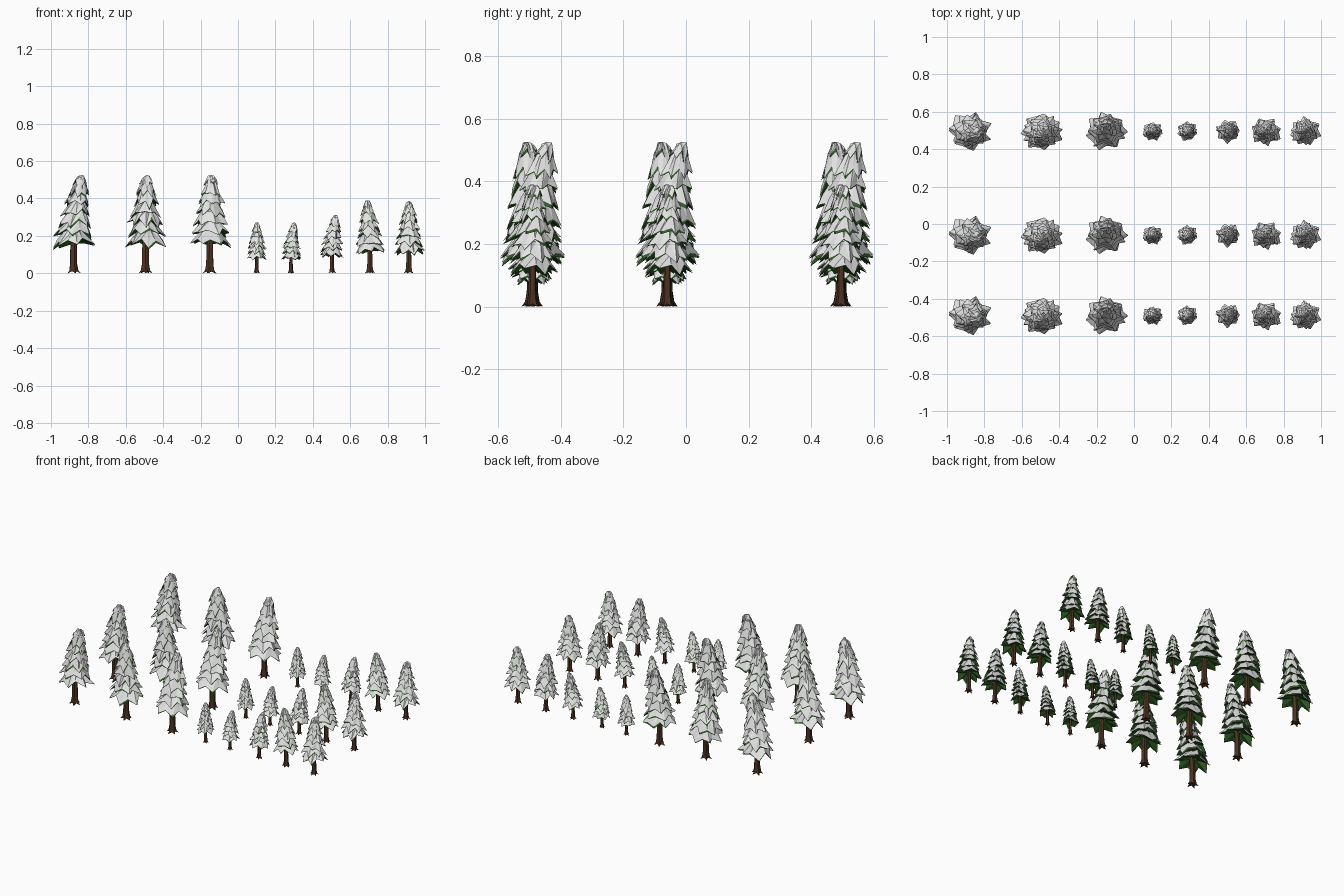
import bpy, bmesh, math, random

if "Cube" in bpy.data.objects:
    bpy.data.objects.remove(bpy.data.objects["Cube"])

random.seed(11)


def material(name, rgb):
    m = bpy.data.materials.new(name)
    m.diffuse_color = (*rgb, 1)
    m.use_nodes = True
    m.node_tree.nodes["Principled BSDF"].inputs["Base Color"].default_value = m.diffuse_color
    return m


SNOW = material("snow", (0.77, 0.77, 0.77))
GREEN = material("needle green", (0.033, 0.125, 0.02))
BARK = material("bark brown", (0.075, 0.033, 0.016))

ROWS = [-0.49, -0.06, 0.495]
# x, height, canopy half width, lean of the top in x and y
TREES = [
    (-0.88, 0.525, 0.118, 0.042, -0.015),
    (-0.495, 0.525, 0.116, 0.006, -0.02),
    (-0.15, 0.525, 0.116, 0.008, 0.045),
    (0.10, 0.272, 0.059, 0.002, 0.0),
    (0.283, 0.272, 0.059, 0.018, 0.0),
    (0.502, 0.312, 0.07, 0.02, 0.01),
    (0.705, 0.39, 0.086, -0.014, 0.0),
    (0.914, 0.386, 0.087, 0.0, 0.01),
]
TIERS, POINTS = 7, 7


def ring(bm, pts):
    return [bm.verts.new(p) for p in pts]


def bridge(bm, a, b):
    n = len(a)
    for i in range(n):
        j = (i + 1) % n
        bm.faces.new((a[i], a[j], b[j]))
        bm.faces.new((a[i], b[j], b[i]))


def fan(bm, a, tip):
    t = bm.verts.new(tip)
    for i in range(len(a)):
        bm.faces.new((a[i], a[(i + 1) % len(a)], t))


def finish(bm, name, mat):
    me = bpy.data.meshes.new(name)
    bm.to_mesh(me)
    bm.free()
    me.materials.append(mat)
    return me


def make_tree(idx, H, R, lx, ly):
    zb = 0.29 * H

    def bend(r, a, z):
        s = max(0, z / H - 0.3) / 0.7
        k = s ** 1.4
        return (r * math.cos(a) + lx * k, 0.9 * r * math.sin(a) + ly * k, z)

    snow, needles, trunk = bmesh.new(), bmesh.new(), bmesh.new()

    # canopy: overlapping jagged skirts, snow lying on green boughs
    for t in range(TIERS):
        u = t / TIERS
        z = zb + u * (H - zb)
        r = R * (1 - u) ** 0.56
        turn = random.uniform(0, math.pi / 4) + t * 0.45
        top = min(z + 0.16 * H, H)
        n = POINTS * 2
        rim = []
        for i in range(n):
            a = turn + math.tau * i / n + random.uniform(-0.13, 0.13)
            if i % 2 == 0:    # drooping bough tip
                rim.append((r * random.uniform(0.9, 1.08), a, z + random.uniform(-0.035, 0.03) * H))
            else:             # notch between boughs
                rim.append((r * random.uniform(0.68, 0.82), a, z + random.uniform(0.025, 0.07) * H))
        inner = [(r * random.uniform(0.32, 0.5), turn + math.tau * i / n,
                  top - random.uniform(0.0, 0.03) * H) for i in range(n)]

        sr = ring(snow, [bend(*p) for p in rim])
        si = ring(snow, [bend(*p) for p in inner])
        bridge(snow, sr, si)
        fan(snow, si, bend(0, 0, top + 0.01 * H if t < TIERS - 1 else H))

        # boughs hang just below the snow and close inwards to the trunk
        drops = [random.choice((0.005, 0.008, 0.02)) * H for _ in rim]
        gr = ring(needles, [bend(p[0], p[1] + 0.03, p[2] - d) for p, d in zip(rim, drops)])
        gi = ring(needles, [bend(p[0] * 0.85, p[1], p[2] - 0.02 * H) for p in inner])
        bridge(needles, gr, gi)
        under = ring(needles, [bend(r * 0.2, p[1], z + 0.07 * H) for p in rim])
        bridge(needles, under, gr)

    # trunk: tapered post with pointed roots
    tr = 0.039 * H
    n = 10
    levels = [(0.0, 1.9, 1.0), (0.03, 1.3, 1.0), (0.09, 1.0, 0.9), (0.25, 0.9, 0.82), (0.6, 0.6, 0.6)]
    rings = []
    for h, k_root, k_gap in levels:
        rings.append(ring(trunk, [
            bend(tr * (k_root if i % 2 == 0 else k_gap), math.tau * i / n + idx,
                 h * H + (0.02 * H if h == 0 and i % 2 else 0)) for i in range(n)]))
    for a, b in zip(rings, rings[1:]):
        bridge(trunk, a, b)
    trunk.faces.new(rings[0][::-1])
    trunk.faces.new(rings[-1])

    return {"snow": finish(snow, "snow", SNOW),
            "boughs": finish(needles, "boughs", GREEN),
            "trunk": finish(trunk, "trunk", BARK)}


# every column repeats the same tree in three rows
for c, (x, H, R, lx, ly) in enumerate(TREES):
    parts = make_tree(c, H, R, lx, ly)
    for k, y in enumerate(ROWS):
        for part, me in parts.items():
            ob = bpy.data.objects.new(f"tree_{c + 1}_row_{k + 1}_{part}", me)
            ob.location = (x, y, 0)
            bpy.context.collection.objects.link(ob)
